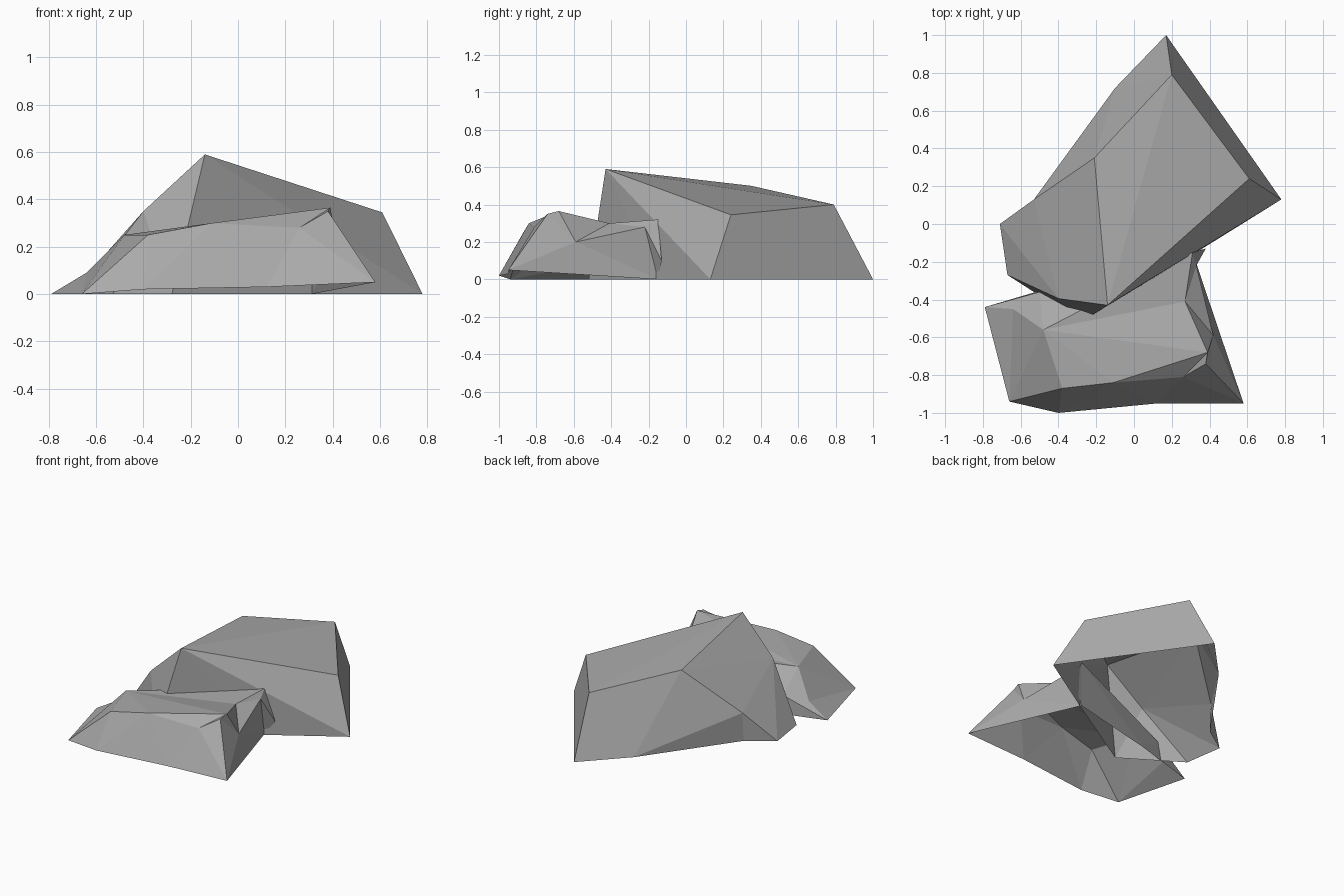
import bpy
import bmesh

default_cube = bpy.data.objects.get("Cube")
if default_cube:
    bpy.data.objects.remove(default_cube, do_unlink=True)


def flat_material(name, colour):
    material = bpy.data.materials.new(name)
    material.use_nodes = True
    material.diffuse_color = colour
    shader = material.node_tree.nodes["Principled BSDF"]
    shader.inputs["Base Color"].default_value = colour
    shader.inputs["Roughness"].default_value = 0.9
    return material


def faceted_rock(name, corners, facets, material):
    """Build an open-bottomed rock: each facet is a word spelling its corners."""
    bm = bmesh.new()
    verts = {key: bm.verts.new(position) for key, position in corners.items()}
    for word in facets.split():
        bm.faces.new([verts[letter] for letter in word])
    bmesh.ops.recalc_face_normals(bm, faces=bm.faces[:])
    # make sure the outside of the shell faces upward
    if sum(face.normal.z * face.calc_area() for face in bm.faces) < 0:
        bmesh.ops.reverse_faces(bm, faces=bm.faces[:])
    mesh = bpy.data.meshes.new(name)
    bm.to_mesh(mesh)
    bm.free()
    mesh.materials.append(material)
    rock = bpy.data.objects.new(name, mesh)
    bpy.context.scene.collection.objects.link(rock)
    return rock


stone_grey = flat_material("stone grey", (0.4, 0.4, 0.4, 1))

# Large rock: lower-case corners are the ground outline, capitals the crest
large_corners = dict(
    a=(.17, 1, 0), b=(.78, .13, 0), c=(.33, -.15, 0), d=(-.28, -.52, 0),
    e=(-.67, -.27, 0), f=(-.71, 0, 0), g=(-.53, .12, 0), h=(-.1, .72, 0),
    P=(-.14, -.43, .59), Q=(.2, .79, .4), R=(.61, .24, .345),
    S=(-.21, .35, .5), T=(-.53, .13, .2), U=(-.4, -.395, .35),
)
large_crest = "PRQ PQS SUP STU"
large_front = "bRP bPc cPd PUd Ued"
large_back = "abRQ Qah SQh TSh Thg"
large_end = "Tgf TfU Ufe"
faceted_rock(
    "large_rock", large_corners,
    " ".join((large_crest, large_front, large_back, large_end)), stone_grey)

# Small rock: a low slab in front, with a notch in its left side
small_corners = dict(
    a=(-.66, -.94, 0), b=(-.4, -1, .02), c=(.12, -.95, .03),
    d=(.58, -.95, .05), e=(.31, -.15, 0), f=(-.32, -.3, 0),
    g=(-.79, -.44, 0), k=(.38, -.13, .1),
    L=(-.38, -.87, .25), M=(-.11, -.84, .3), N=(.26, -.81, .28),
    O=(.38, -.74, .35), X=(.39, -.68, .365), Y=(.42, -.59, .2),
    Z=(.27, -.41, .3), W=(.33, -.22, .28), V=(.31, -.15, .32),
    A=(-.48, -.56, .25), B=(-.64, -.45, .09), C=(-.5, -.36, .13),
)
small_front = "abL bML bcM cNM cdN dON"
small_notch = "dYO YXO deY eWY Wek VWk"
small_crest = "NOX MNX AMX AXZ XYZ YWZ ZWV AZV AVC ACB ALM"
small_end = "gaB BaA aLA"
small_back = "gBC gCf CVf Vef Vke"
faceted_rock(
    "small_rock", small_corners,
    " ".join((small_front, small_notch, small_crest, small_end, small_back)),
    stone_grey)
